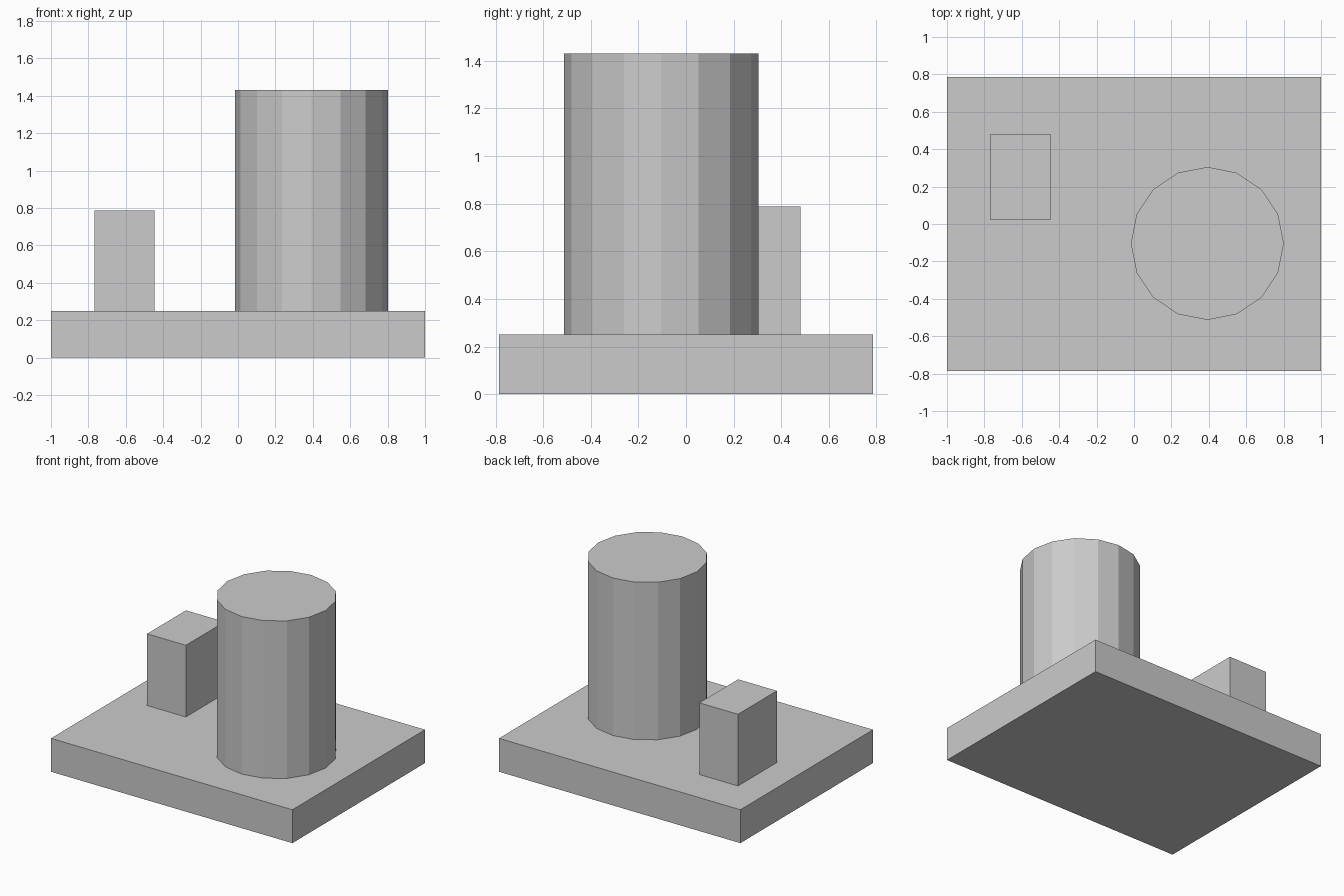
import bpy

if "Cube" in bpy.data.objects:
    bpy.data.objects.remove(bpy.data.objects["Cube"])

grey = bpy.data.materials.new("plain grey")
grey.diffuse_color = (0.6, 0.6, 0.6, 1)
grey.use_nodes = True
grey.node_tree.nodes["Principled BSDF"].inputs["Base Color"].default_value = grey.diffuse_color


def finish(name):
    obj = bpy.context.object
    obj.name = name
    obj.data.materials.append(grey)
    return obj


def box(name, x, y, z):
    """Box spanning the given (min, max) ranges."""
    spans = (x, y, z)
    bpy.ops.mesh.primitive_cube_add(size=1, location=[(a + b) / 2 for a, b in spans])
    bpy.context.object.scale = [b - a for a, b in spans]
    bpy.ops.object.transform_apply(location=False, rotation=False, scale=True)
    return finish(name)


BASE_TOP = 0.25

# Flat base slab
box("base_slab", (-1, 1), (-0.785, 0.785), (0, BASE_TOP))

# Small block at the back left
box("small_block", (-0.768, -0.447), (0.021, 0.481), (BASE_TOP, 0.787))

# Sixteen-sided column at the right
column_top = 1.43
bpy.ops.mesh.primitive_cylinder_add(
    vertices=16, radius=0.409, depth=column_top - BASE_TOP,
    location=(0.392, -0.104, (column_top + BASE_TOP) / 2))
finish("column")
